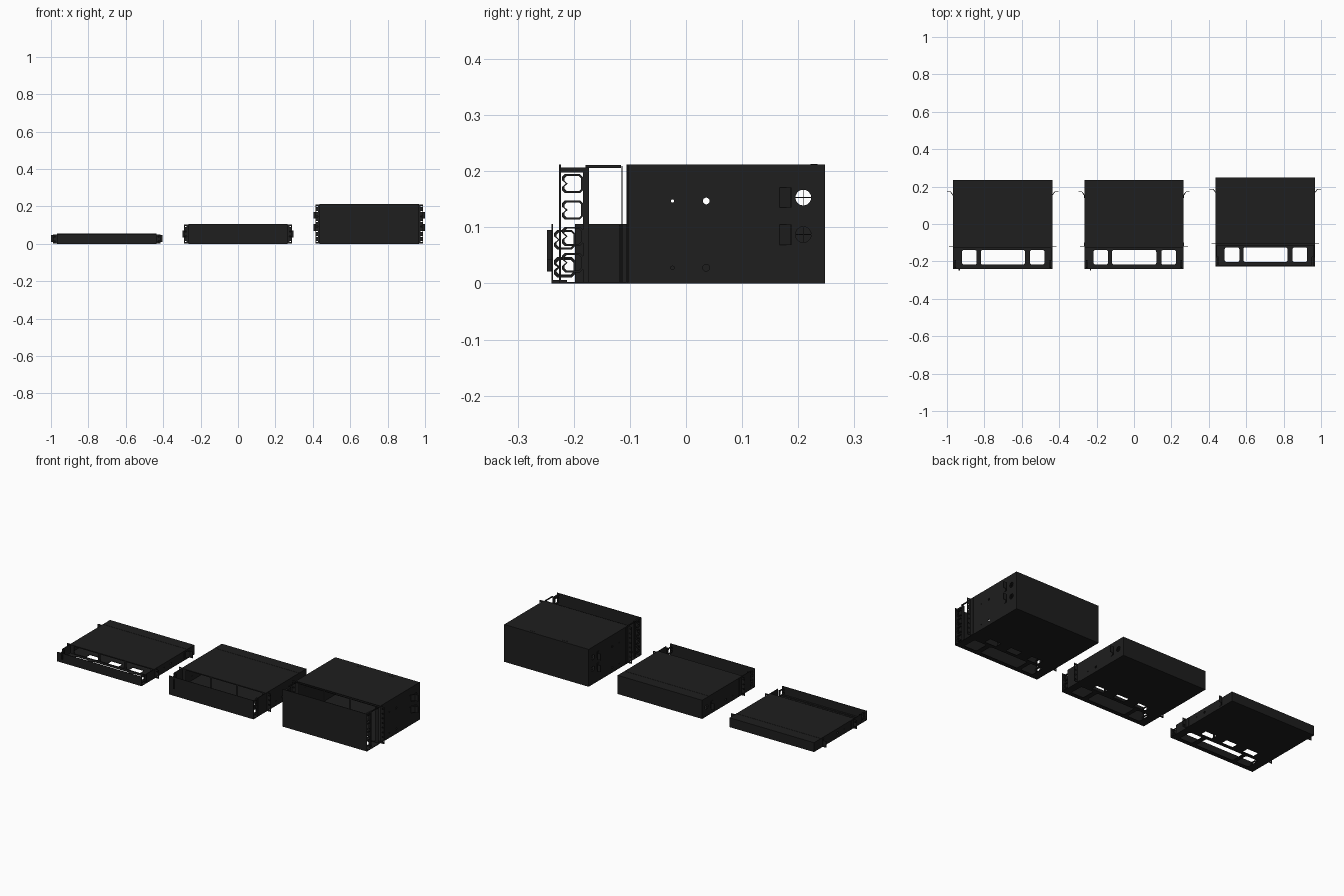
import bpy, bmesh, math

if "Cube" in bpy.data.objects:
    bpy.data.objects.remove(bpy.data.objects["Cube"])

mat = bpy.data.materials.new("black_steel")
mat.diffuse_color = (0.013, 0.013, 0.013, 1)
mat.use_nodes = True
mat.node_tree.nodes["Principled BSDF"].inputs["Base Color"].default_value = mat.diffuse_color


def rrect(u0, v0, u1, v1, r=0.0, n=4):
    if r == 0:
        return [(u0, v0), (u1, v0), (u1, v1), (u0, v1)]
    pts = []
    for cu, cv, a in ((u1 - r, v1 - r, 0), (u0 + r, v1 - r, 90), (u0 + r, v0 + r, 180), (u1 - r, v0 + r, 270)):
        for i in range(n + 1):
            t = math.radians(a + 90 * i / n)
            pts.append((cu + r * math.cos(t), cv + r * math.sin(t)))
    return pts


def circle(u, v, r, n=20):
    return [(u + r * math.cos(2 * math.pi * i / n), v + r * math.sin(2 * math.pi * i / n)) for i in range(n)]


def plate(name, axis, pos, t, outer, holes=(), origin=(0, 0)):
    """Flat sheet with holes: outline lies across the axis, centred at pos with thickness t."""
    cu = bpy.data.curves.new(name, 'CURVE')
    cu.dimensions, cu.fill_mode, cu.extrude = '2D', 'BOTH', t / 2
    for loop in [outer, *holes]:
        s = cu.splines.new('POLY')
        s.points.add(len(loop) - 1)
        for p, (u, v) in zip(s.points, loop):
            p.co = (u, v, 0, 1)
        s.use_cyclic_u = True
    tmp = bpy.data.objects.new(name + "_outline", cu)
    bpy.context.collection.objects.link(tmp)
    bpy.context.view_layer.update()
    me = bpy.data.meshes.new_from_object(tmp.evaluated_get(bpy.context.evaluated_depsgraph_get()))
    bpy.data.objects.remove(tmp)
    bm = bmesh.new()
    bm.from_mesh(me)
    for v in bm.verts:
        a, b, c = v.co
        c += pos
        x, y, z = {'x': (c, a, b), 'y': (a, c, b), 'z': (a, b, c)}[axis]
        v.co = (x + origin[0], y + origin[1], z)
    bmesh.ops.remove_doubles(bm, verts=bm.verts, dist=1e-5)
    bmesh.ops.recalc_face_normals(bm, faces=bm.faces)
    bm.to_mesh(me)
    bm.free()
    for p in me.polygons:
        p.use_smooth = False
    me.materials.clear()
    me.materials.append(mat)
    ob = bpy.data.objects.new(name, me)
    bpy.context.collection.objects.link(ob)
    return ob


T = 0.003      # sheet thickness
W = 0.265      # half body width
D = 0.474      # body depth


def enclosure(tag, cx, yf, h, units):
    tall = units == 4
    o = (cx, yf)
    cover = 0.120 if tall else 0.112
    wall = 0.120 if tall else 0.042

    def add(part, axis, pos, t, outer, holes=()):
        return plate(f"{tag}_{part}", axis, pos, t, outer, holes, o)

    # floor tray with front cutouts and a second row of cable slots
    cuts = [rrect(a, 0.023, b, 0.101, 0.01) for a, b in ((-0.217, -0.139), (-0.117, 0.119), (0.146, 0.224))]
    cuts += [rrect(c - 0.035, 0.118, c + 0.035, 0.158) for c in (-0.135, 0, 0.135)]
    add("floor", 'z', T / 2, T, rrect(-W, 0, W, D), cuts)

    # front door, its folded lower lip, top cover with seam, back panel
    add("front_door", 'y', T / 2, T, rrect(-W, 0, W, h))
    add("door_lip", 'z', 0.004, 0.005, rrect(-W, 0, W, 0.014))
    tabs = [rrect(c - 0.018, D - 0.026, c + 0.018, D - 0.014, 0.003) for c in (-0.1, 0.1)] if tall else []
    add("top_cover", 'z', h - T / 2, T, rrect(-W, cover, W, D), [])
    for i, tb in enumerate(tabs):
        add(f"cover_tab_{i}", 'z', h + 0.0003, 0.001, tb)
    if not tall:
        add("cover_seam", 'z', h + 0.0003, 0.0012, rrect(-W, 0.409, W, 0.413))
    add("back_panel", 'y', D - T / 2, T, rrect(-W, 0, W, h))

    # front adapter frame: rails and dividers between bays
    bays = 3
    step = 2 * (W - 0.02) / bays
    openings = [rrect(-W + 0.02 + i * step + 0.006, 0.006, -W + 0.02 + (i + 1) * step - 0.006, h - 0.007)
                for i in range(bays)]
    add("adapter_frame", 'y', cover - 0.008 if tall else cover + 0.004, 0.002, rrect(-W + 0.003, T, W - 0.003, h - T), openings)

    grommets = {1: [], 2: [0.053], 4: [0.087, 0.153]}[units]
    bolts = {1: [0.028], 2: [0.028], 4: [0.028, 0.147]}[units]
    rings = {1: [0.028], 2: [0.030, 0.078], 4: [0.037, 0.084, 0.131, 0.178]}[units]
    for side, s in (("left", -1), ("right", 1)):
        # side wall with cable entries and mounting holes
        holes = [circle(0.435, z, 0.014) for z in grommets]
        for z in bolts:
            holes += [circle(0.262, z, 0.006), circle(0.202, z, 0.003)]
        add(f"{side}_wall", 'x', s * (W - T / 2), T, rrect(wall, 0, D, h), holes)

        # crossed grommet membranes
        for i, z in enumerate(grommets):
            add(f"{side}_grommet_v_{i}", 'x', s * (W - T / 2), 0.001, rrect(0.4342, z - 0.014, 0.4358, z + 0.014))
            add(f"{side}_grommet_h_{i}", 'x', s * (W - T / 2), 0.001, rrect(0.421, z - 0.0008, 0.449, z + 0.0008))

        # cable guide rings with a notched front
        for i, z in enumerate(rings):
            base = [(-0.018, -0.012), (-0.013, -0.017), (0.014, -0.017), (0.019, -0.012), (0.019, 0.012),
                    (0.014, 0.017), (-0.013, 0.017), (-0.018, 0.012), (-0.018, 0.006), (-0.011, 0), (-0.018, -0.006)]
            inner = [(u * 0.80 + 0.001, v * 0.80) for u, v in base]
            shift = lambda pts: [(u + 0.023, v + z) for u, v in pts]
            add(f"{side}_cable_ring_{i}", 'x', s * (W - 0.012), 0.008, shift(base), [shift(inner)])
        add(f"{side}_ring_post", 'x', s * (W - 0.012), 0.008, rrect(0.042, T, 0.048 if not tall else 0.053, h - 0.005))
        if tall:
            add(f"{side}_ring_top_strip", 'x', s * (W - 0.012), 0.01, rrect(0.003, h - 0.014, 0.05, h - 0.005))
            add(f"{side}_top_bar", 'x', s * (W - 0.004), 0.006, rrect(0.047, h - 0.006, 0.11, h - 0.001))

        # front rack ear with open screw slots
        span = sorted((s * (W - 0.002), s * 0.288))
        slots = []
        for k in range(units):
            for z in (0.013, 0.04):
                a, b = sorted((s * 0.274, s * 0.284))
                slots.append(rrect(a, k * 0.053 + z - 0.003, b, k * 0.053 + z + 0.003, 0.0025))
        add(f"{side}_rack_ear", 'y', 0.122, T, rrect(span[0], 0.002, span[1], h - 0.002), slots)
        add(f"{side}_ear_flange", 'x', s * (W + 0.001), 0.002, rrect(0.122, 0.002, 0.142, h - 0.002))

        # bent rear cable brackets
        zs = {1: [0.028], 2: [0.053], 4: [0.087, 0.153]}[units]
        bent = [(0.264, 0.380), (0.267, 0.380), (0.267, 0.393), (0.280, 0.411), (0.298, 0.411),
                (0.298, 0.414), (0.278, 0.414), (0.264, 0.396)]
        for i, z in enumerate(zs):
            add(f"{side}_rear_bracket_{i}", 'z', z, 0.036, [(s * u, v) for u, v in bent])

    # small door latches at the left front edge
    if not tall:
        add("door_latch", 'y', -0.004, 0.008, rrect(-W + 0.03, h * 0.4, -W + 0.036, h * 0.9))


enclosure("small_case", -0.702, -0.240, 0.053, 1)
enclosure("medium_case", 0.0, -0.240, 0.106, 2)
enclosure("large_case", 0.702, -0.226, 0.212, 4)
